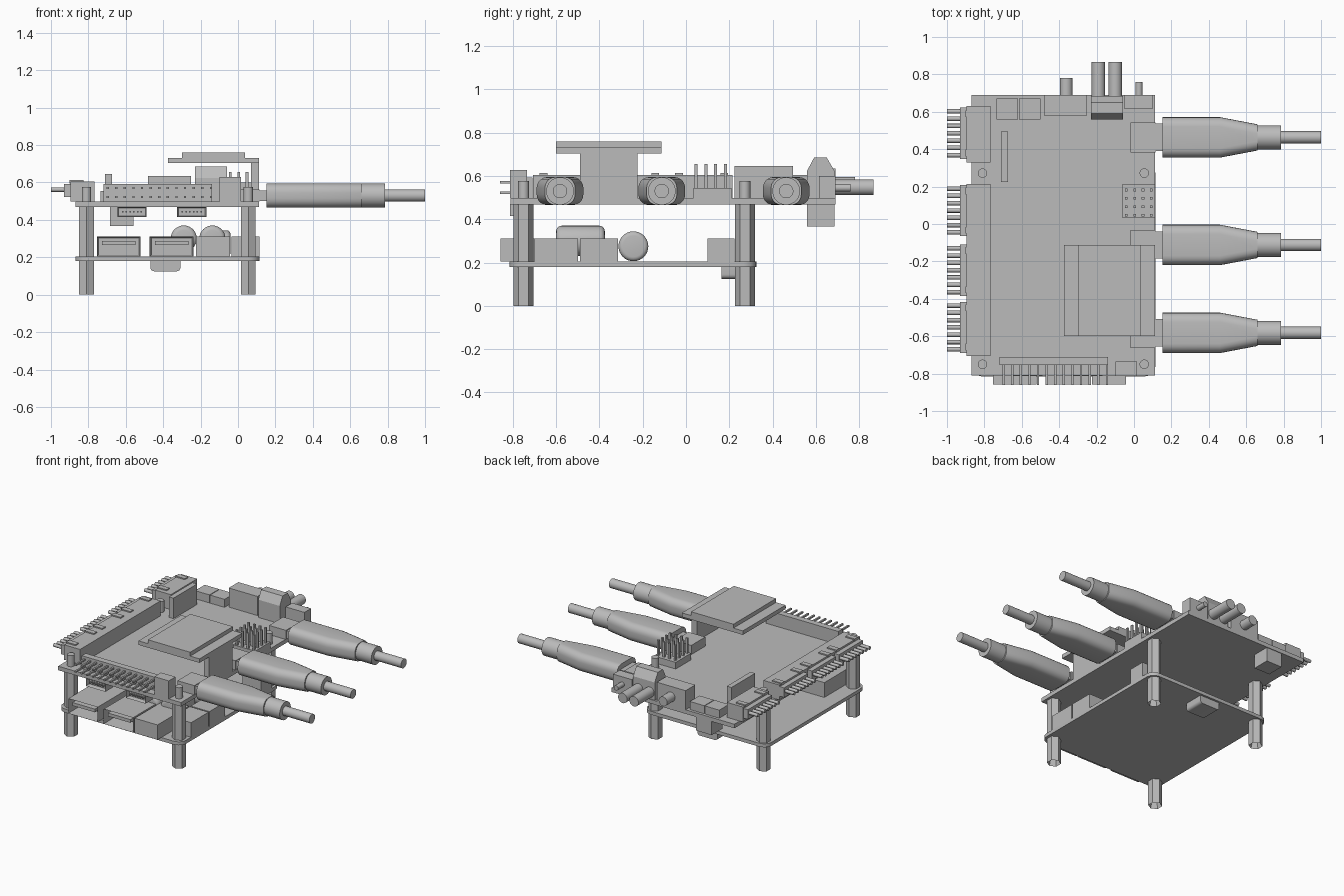
import bpy, bmesh
from math import pi, sin, cos, radians
from mathutils import Matrix

cube = bpy.data.objects.get("Cube")
if cube:
    bpy.data.objects.remove(cube, do_unlink=True)

grey = bpy.data.materials.new("plain grey")
grey.use_nodes = True
tone = (0.5, 0.5, 0.5, 1)
grey.diffuse_color = tone
grey.node_tree.nodes["Principled BSDF"].inputs["Base Color"].default_value = tone

BOARD = 0.205   # top of lower board
DECK = 0.497    # top of upper board


def finish(name, bm, smooth=False):
    bmesh.ops.recalc_face_normals(bm, faces=bm.faces[:])
    mesh = bpy.data.meshes.new(name)
    bm.to_mesh(mesh)
    bm.free()
    mesh.materials.append(grey)
    ob = bpy.data.objects.new(name, mesh)
    bpy.context.collection.objects.link(ob)
    if smooth:
        bpy.ops.object.select_all(action='DESELECT')
        ob.select_set(True)
        bpy.context.view_layer.objects.active = ob
        bpy.ops.object.shade_smooth_by_angle(angle=radians(35))
    return ob


def add_box(bm, x, y, z):
    size = Matrix.Diagonal((x[1] - x[0], y[1] - y[0], z[1] - z[0], 1))
    mid = Matrix.Translation((sum(x) / 2, sum(y) / 2, sum(z) / 2))
    return bmesh.ops.create_cube(bm, size=1, matrix=mid @ size)["verts"]


def box(name, x, y, z):
    bm = bmesh.new()
    add_box(bm, x, y, z)
    return finish(name, bm)


def rod(name, start, axis, length, r, bevel=0, sides=32):
    """Cylinder running from start along axis x, y or z."""
    bm = bmesh.new()
    turn = {"x": Matrix.Rotation(pi / 2, 4, 'Y'),
            "y": Matrix.Rotation(-pi / 2, 4, 'X'), "z": Matrix()}[axis]
    place = Matrix.Translation(start) @ turn @ Matrix.Translation((0, 0, length / 2))
    bmesh.ops.create_cone(bm, cap_ends=True, segments=sides, radius1=r, radius2=r,
                          depth=length, matrix=place)
    if bevel:
        rims = [e for e in bm.edges if any(len(f.verts) > 4 for f in e.link_faces)]
        bmesh.ops.bevel(bm, geom=rims, offset=bevel, segments=4, profile=0.5,
                        affect='EDGES')
    return finish(name, bm, True)


def recessed(name, x, y, z, rim, depth):
    """Socket whose front (-y) face has a sunken opening."""
    bm = bmesh.new()
    add_box(bm, x, y, z)
    bm.normal_update()
    front = [f for f in bm.faces if f.normal.y < -0.9]
    bmesh.ops.inset_region(bm, faces=front, thickness=rim)
    bmesh.ops.translate(bm, verts=front[0].verts[:], vec=(0, depth, 0))
    return finish(name, bm)


# Circuit boards
bm = bmesh.new()
add_box(bm, (-0.87, 0.115), (-0.815, 0.325), (0.18, BOARD))
corners = [e for e in bm.edges if abs(e.verts[0].co.z - e.verts[1].co.z) > 0.01]
bmesh.ops.bevel(bm, geom=corners, offset=0.06, segments=6, profile=0.5, affect='EDGES')
finish("lower_board", bm, True)
box("upper_board", (-0.87, 0.112), (-0.81, 0.69), (0.468, DECK))


# Hexagonal standoffs with threaded ends
def standoff(name, x, y, z0, z1):
    bm = bmesh.new()
    place = Matrix.Translation((x, y, (z0 + z1) / 2))
    bmesh.ops.create_cone(bm, cap_ends=True, segments=6, radius1=0.046, radius2=0.046,
                          depth=z1 - z0, matrix=place)
    bm.normal_update()
    base = [f for f in bm.faces if f.normal.z < -0.9]
    bmesh.ops.inset_region(bm, faces=base, thickness=0.016)
    bmesh.ops.translate(bm, verts=base[0].verts[:], vec=(0, 0, 0.06))
    finish(name, bm)


for x in (-0.81, 0.055):
    for y in (-0.75, 0.272):
        standoff("lower_standoff", x, y, 0, 0.18)
        standoff("upper_standoff", x, y, BOARD, 0.468)
        rod("standoff_screw", (x, y, 0.46), "z", 0.117, 0.025)


# Cable plugs on the left side
def rounded_section(bm, x, y, z, hy, hz, r):
    ring = []
    for i, (sy, sz) in enumerate(((1, 1), (-1, 1), (-1, -1), (1, -1))):
        for k in range(6):
            a = (i + k / 5) * pi / 2
            ring.append(bm.verts.new((x, y + sy * (hy - r) + r * cos(a),
                                      z + sz * (hz - r) + r * sin(a))))
    return ring


def cable(y):
    z = 0.53
    bm = bmesh.new()
    rings = [rounded_section(bm, x, y, z, hy, 0.065, 0.05)
             for x, hy in ((0.152, 0.108), (0.46, 0.108), (0.66, 0.07))]
    for a, b in zip(rings, rings[1:]):
        for i in range(len(a)):
            j = (i + 1) % len(a)
            bm.faces.new((a[i], a[j], b[j], b[i]))
    bm.faces.new(rings[0])
    bm.faces.new(rings[-1])
    finish("cable_grip", bm, True)
    rod("cable_strain_relief", (0.65, y, z), "x", 0.135, 0.064)
    rod("cable_cord", (0.78, y, z), "x", 0.22, 0.033)
    box("cable_plug", (0.1, 0.155), (y - 0.073, y + 0.073), (0.502, 0.558))
    box("cable_socket", (-0.02, 0.115), (y - 0.08, y + 0.08), (DECK, 0.563))


for y in (0.463, -0.112, -0.582):
    cable(y)

# Sensor connectors on the right side
box("short_connector", (-0.895, -0.768), (0.33, 0.63), (DECK, 0.605))
box("long_connector", (-0.895, -0.768), (-0.706, 0.214), (DECK, 0.605))
for y in (0.485, 0.072, -0.247, -0.553):
    box("connector_flange", (-0.93, -0.89), (y - 0.137, y + 0.137), (0.522, 0.592))
    for s in (-1, 1):
        box("connector_tab", (-0.9, -0.825),
            (y + s * 0.105 - 0.018, y + s * 0.105 + 0.018), (0.595, 0.613))
    for i in range(7):
        rod("connector_wire", (-1, y + (i - 3) * 0.039, 0.562), "x", 0.075, 0.012, sides=12)

# Front double row pin header
box("front_header", (-0.72, -0.14), (-0.755, -0.71), (DECK, 0.592))
bm = bmesh.new()
for i in range(13):
    x = -0.697 + i * 0.046
    for z in (0.522, 0.57):
        add_box(bm, (x - 0.006, x + 0.006), (-0.86, -0.75), (z - 0.006, z + 0.006))
finish("front_header_pins", bm)
box("front_block", (-0.1, 0.015), (-0.812, -0.735), (DECK, 0.628))

# Square pin header
box("square_header", (-0.065, 0.112), (0.035, 0.21), (DECK, 0.545))
bm = bmesh.new()
for i in range(4):
    for k in range(4):
        x, y = -0.042 + i * 0.045, 0.047 + k * 0.045
        add_box(bm, (x - 0.007, x + 0.007), (y - 0.007, y + 0.007), (0.54, 0.655))
finish("square_header_pins", bm)

# Raised module on a side support
box("module_support", (0.07, 0.112), (-0.49, -0.225), (DECK, 0.71))
box("module_plate", (-0.375, 0.112), (-0.6, -0.113), (0.703, 0.732))
box("module_cover", (-0.3, 0.038), (-0.6, -0.113), (0.732, 0.76))

# Back edge sockets
box("back_socket_small_right", (-0.735, -0.62), (0.56, 0.67), (DECK, 0.555))
box("back_socket_small_left", (-0.615, -0.5), (0.56, 0.67), (DECK, 0.555))
box("power_socket", (-0.48, -0.25), (0.58, 0.69), (DECK, 0.635))
rod("power_barrel", (-0.362, 0.68, 0.56), "y", 0.1, 0.034)
box("audio_socket", (-0.05, 0.1), (0.615, 0.69), (DECK, 0.6))
rod("audio_plug", (0.027, 0.68, 0.545), "y", 0.08, 0.018)
box("upright_card", (-0.71, -0.673), (0.225, 0.495), (DECK, 0.645))

# Twin antenna housing: chamfered profile extruded sideways
bm = bmesh.new()
profile = ((0.56, DECK), (0.56, 0.625), (0.592, 0.685),
           (0.65, 0.685), (0.685, 0.625), (0.685, DECK))
side = bm.faces.new([bm.verts.new((-0.23, y, z)) for y, z in profile])
out = bmesh.ops.extrude_face_region(bm, geom=[side])["geom"]
bmesh.ops.translate(bm, vec=(0.172, 0, 0),
                    verts=[v for v in out if isinstance(v, bmesh.types.BMVert)])
finish("antenna_housing", bm)
for x in (-0.19, -0.1):
    rod("antenna_barrel", (x, 0.67, 0.547), "y", 0.196, 0.036)

# Sockets hanging under the upper board
for x in (-0.567, -0.247):
    recessed("under_header", (x - 0.078, x + 0.078), (-0.814, -0.73), (0.415, 0.47), 0.009, 0.03)
    bm = bmesh.new()
    for i in range(6):
        px = x + (i - 2.5) * 0.02
        add_box(bm, (px - 0.004, px + 0.004), (-0.81, -0.78), (0.439, 0.447))
    finish("under_header_pins", bm)
box("under_socket", (-0.685, -0.56), (0.56, 0.685), (0.367, 0.47))

# Lower board: ports, capacitors and side sockets
for x in (-0.638, -0.355):
    recessed("data_port", (x - 0.117, x + 0.117), (-0.858, -0.5), (BOARD, 0.312), 0.012, 0.12)
    box("data_port_tongue", (x - 0.09, x + 0.09), (-0.85, -0.72), (0.265, 0.288))
box("network_port", (-0.225, -0.042), (-0.858, -0.5), (BOARD, 0.312))
for x in (-0.29, -0.137):
    rod("capacitor", (x, -0.6, 0.3), "y", 0.225, 0.07, bevel=0.025)
rod("cross_capacitor", (-0.2, -0.243, 0.275), "x", 0.16, 0.069, bevel=0.02)
for y0, y1 in ((-0.7, -0.5), (-0.49, -0.315), (0.1, 0.225)):
    box("side_socket", (-0.035, 0.115), (y0, y1), (BOARD, 0.31))

# Card slot below the lower board
bm = bmesh.new()
add_box(bm, (-0.468, -0.308), (0.165, 0.31), (0.125, 0.185))
lower = [e for e in bm.edges if all(v.co.z < 0.15 for v in e.verts)
         and abs(e.verts[0].co.y - e.verts[1].co.y) > 0.01]
bmesh.ops.bevel(bm, geom=lower, offset=0.02, segments=4, profile=0.5, affect='EDGES')
finish("under_card_slot", bm, True)
